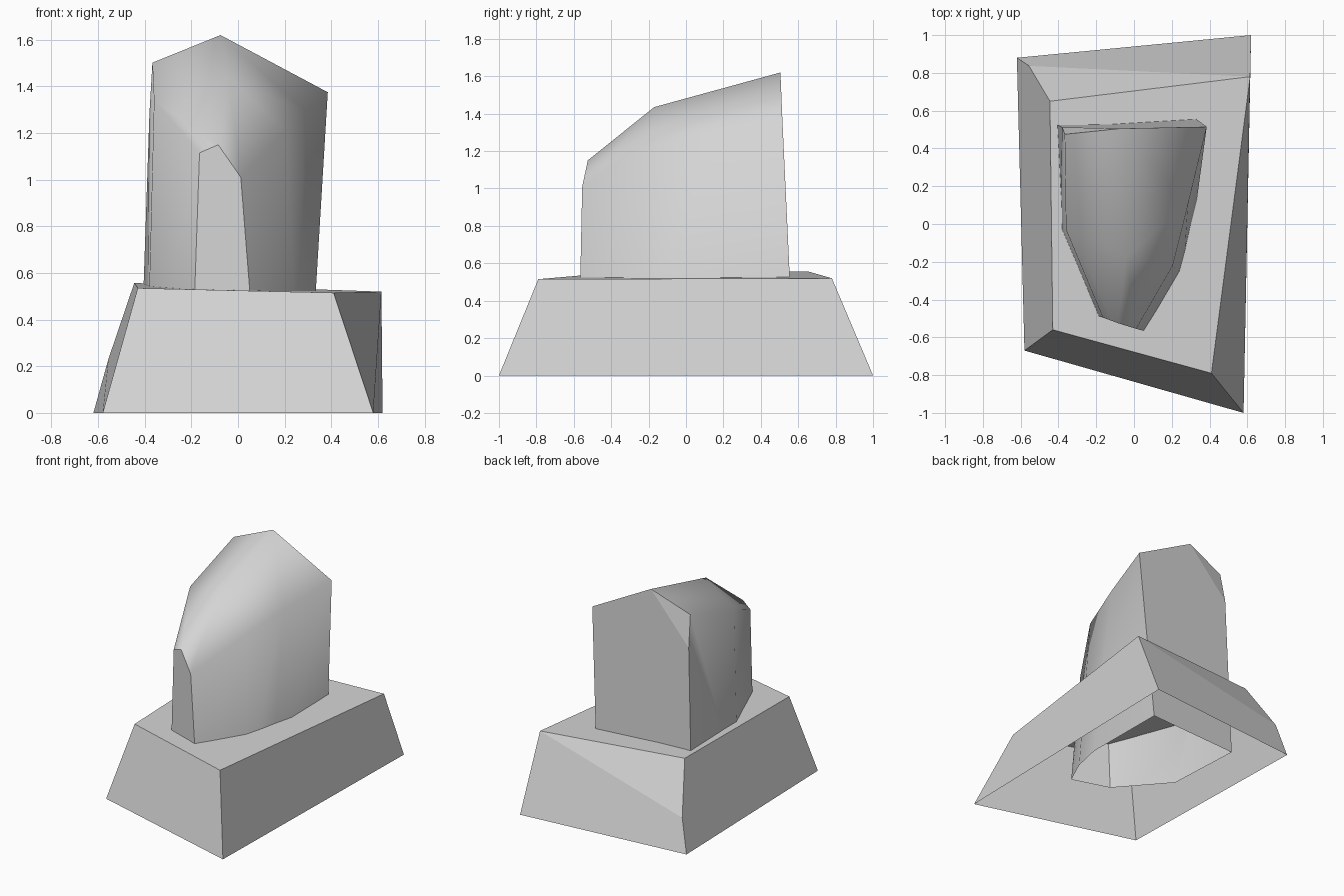
import bpy, bmesh
from mathutils import Vector

if "Cube" in bpy.data.objects:
    bpy.data.objects.remove(bpy.data.objects["Cube"])

grey = bpy.data.materials.new("light_grey")
grey.diffuse_color = (0.66, 0.66, 0.66, 1)
grey.use_nodes = True
grey.node_tree.nodes["Principled BSDF"].inputs["Base Color"].default_value = grey.diffuse_color


def finish(bm, name):
    mesh = bpy.data.meshes.new(name)
    bm.to_mesh(mesh)
    bm.free()
    mesh.materials.append(grey)
    obj = bpy.data.objects.new(name, mesh)
    bpy.context.collection.objects.link(obj)
    return obj


def add_verts(bm, points):
    return [bm.verts.new(p) for p in points]


# Tapered base: a sheet, open underneath
bm = bmesh.new()
bottom = add_verts(bm, [(-0.58, -0.67, 0), (0.58, -1, 0), (0.62, 1, 0), (-0.62, 0.88, 0)])
top = add_verts(bm, [(-0.43, -0.56, 0.535), (0.41, -0.79, 0.515),
                     (0.615, 0.78, 0.52), (-0.445, 0.65, 0.557)])
kink = bm.verts.new((-0.556, 0.837, 0.23))        # chipped back left corner
for i in (0, 1):
    bm.faces.new((bottom[i], bottom[i + 1], top[i + 1], top[i]))
bm.faces.new((bottom[2], bottom[3], kink, top[2]))
bm.faces.new((kink, top[3], top[2]))
bm.faces.new((bottom[3], bottom[0], top[0], top[3], kink))
bm.faces.new(top)
finish(bm, "base")

# Wall columns of the upper housing: (x, y at the base top), (x, y, z of the rim)
columns = [
    ((-0.185, -0.49), (-0.165, -0.495, 1.115)),   # front plate, left
    ((0.05, -0.565), (0.012, -0.555, 1.01)),      # front plate, right
    ((0.24, -0.25), (0.205, -0.22, 1.21)),        # right flank
    ((0.30, 0.0), (0.285, 0.10, 1.295)),
    ((0.33, 0.555), (0.385, 0.515, 1.375)),       # back right
    ((-0.405, 0.525), (-0.38, 0.512, 1.28)),      # back left
    ((-0.38, -0.03), (-0.36, -0.03, 1.34)),       # left flank
]


def foot_point(column):
    # Continue each column down inside the hollow base
    (x, y), rim = column
    rim, at_top = Vector(rim), Vector((x, y, 0.53 - 0.03 * x))
    z = 0.19 if y < -0.4 else 0.10
    return at_top + (at_top - rim) * ((at_top.z - z) / (rim.z - at_top.z))


# Upper housing: walls and a ridged hood, open underneath
bm = bmesh.new()
foot = add_verts(bm, [foot_point(c) for c in columns])
rim = add_verts(bm, [r for _, r in columns])
ridge = add_verts(bm, [(-0.085, -0.525, 1.15), (-0.04, -0.17, 1.435), (-0.075, 0.505, 1.62)])
shoulder = bm.verts.new((-0.367, 0.475, 1.502))   # left end of the back edge
for i in (1, 2, 3, 6):
    j = (i + 1) % 7
    bm.faces.new((foot[i], foot[j], rim[j], rim[i]))
bm.faces.new((foot[5], foot[6], rim[6], shoulder, rim[5]))
bm.faces.new((rim[1], rim[2], ridge[1], ridge[0]))
bm.faces.new((rim[2], rim[3], ridge[1]))
bm.faces.new((rim[3], rim[4], ridge[2], ridge[1]))
bm.faces.new((shoulder, rim[6], ridge[1], ridge[2]))
bm.faces.new((rim[6], rim[0], ridge[0], ridge[1]))
for f in bm.faces:
    f.smooth = True
# Flat front plate and back plate
plates = [
    bm.faces.new((foot[0], foot[1], rim[1], ridge[0], rim[0])),
    bm.faces.new((foot[4], foot[5], rim[5], ridge[2], rim[4])),
    bm.faces.new((rim[5], shoulder, ridge[2])),
]
for f in plates:
    for e in f.edges:
        e.smooth = False
finish(bm, "housing")
